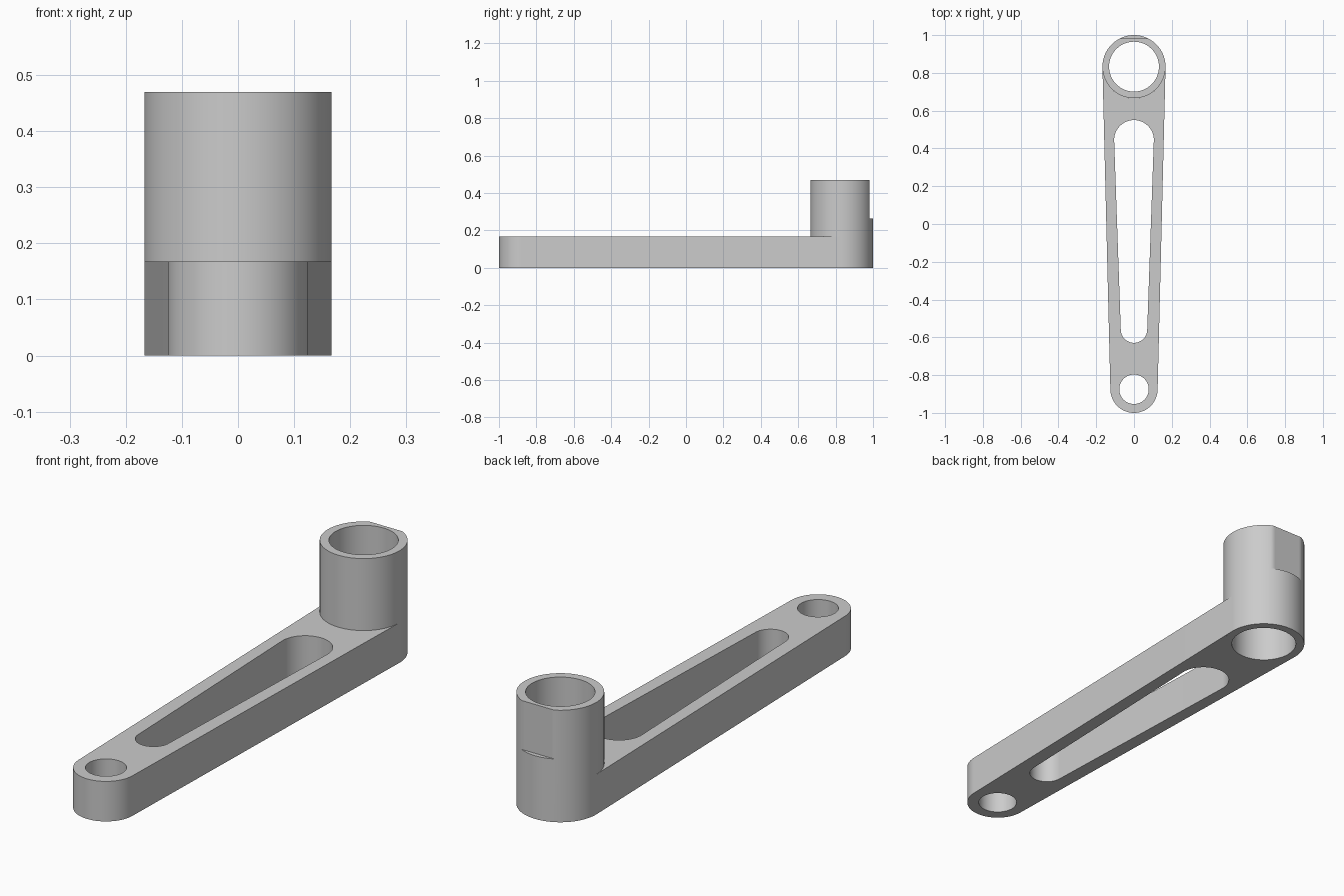
import bpy, bmesh
from math import sin, cos, asin, pi, radians

cube = bpy.data.objects.get("Cube")
if cube:
    bpy.data.objects.remove(cube, do_unlink=True)

# Main dimensions
SEG = 96
PIVOT_Y, PIVOT_R, PIVOT_BORE = -0.875, 0.125, 0.078
TOWER_Y, TOWER_R, TOWER_BORE = 0.833, 0.167, 0.132
ARM_H, TOWER_H = 0.168, 0.47
FLAT_Y, FLAT_Z = 0.982, 0.265

grey = bpy.data.materials.new("plain grey")
grey.use_nodes = True
grey.diffuse_color = (0.6, 0.6, 0.6, 1)
grey.node_tree.nodes["Principled BSDF"].inputs["Base Color"].default_value = (0.6, 0.6, 0.6, 1)


def arc(y, r, start, end, n=SEG):
    """Points on an arc centred on the arm's midline."""
    steps = [start + (end - start) * i / n for i in range(n + 1)]
    return [(r * cos(a), y + r * sin(a)) for a in steps]


def circle(y, r):
    return arc(y, r, 0, 2 * pi)[:-1]


def tapered_outline(y0, r0, y1, r1, bite=False):
    """Two round ends joined by tangent lines; bite makes the far end concave."""
    t = -asin((r1 - r0) / (y1 - y0))
    near = arc(y0, r0, -pi - t, t)
    far = arc(y1, r1, t, -pi - t if bite else pi - t)
    return near + far


def finish(obj):
    """Weld, orient and shade a part."""
    bm = bmesh.new()
    bm.from_mesh(obj.data)
    bmesh.ops.remove_doubles(bm, verts=bm.verts, dist=0.00005)
    bmesh.ops.recalc_face_normals(bm, faces=bm.faces)
    bm.to_mesh(obj.data)
    bm.free()
    obj.data.materials.clear()
    obj.data.materials.append(grey)
    bpy.ops.object.select_all(action='DESELECT')
    obj.select_set(True)
    bpy.context.view_layer.objects.active = obj
    bpy.ops.object.shade_smooth_by_angle(angle=radians(30))


# Tapered arm with a pivot hole and a long slot, hugging the tower
curve = bpy.data.curves.new("arm", 'CURVE')
curve.dimensions = '2D'
curve.fill_mode = 'BOTH'
curve.extrude = ARM_H / 2
outlines = [
    tapered_outline(PIVOT_Y, PIVOT_R, TOWER_Y, TOWER_R, bite=True),
    tapered_outline(-0.559, 0.07, 0.445, 0.105),
    circle(PIVOT_Y, PIVOT_BORE),
]
for points in outlines:
    spline = curve.splines.new('POLY')
    spline.points.add(len(points) - 1)
    for p, (x, y) in zip(spline.points, points):
        p.co = (x, y, 0, 1)
    spline.use_cyclic_u = True
arm = bpy.data.objects.new("arm", curve)
bpy.context.collection.objects.link(arm)
bpy.ops.object.select_all(action='DESELECT')
arm.select_set(True)
bpy.context.view_layer.objects.active = arm
bpy.ops.object.convert(target='MESH')
arm = bpy.context.view_layer.objects.active
for v in arm.data.vertices:
    v.co.z += ARM_H / 2
finish(arm)

# Hollow tower with a flat cut on the upper back
outer = circle(TOWER_Y, TOWER_R)
inner = circle(TOWER_Y, TOWER_BORE)
cut = [(x, min(y, FLAT_Y)) for x, y in outer]
section = [(inner, 0), (outer, 0), (outer, FLAT_Z),
           (cut, FLAT_Z), (cut, TOWER_H), (inner, TOWER_H)]
bm = bmesh.new()
rings = [[bm.verts.new((x, y, z)) for x, y in ring] for ring, z in section]
for k, ring in enumerate(rings):
    nxt = rings[(k + 1) % len(rings)]
    for i in range(SEG):
        j = (i + 1) % SEG
        bm.faces.new((ring[i], ring[j], nxt[j], nxt[i]))
mesh = bpy.data.meshes.new("tower")
bm.to_mesh(mesh)
bm.free()
tower = bpy.data.objects.new("tower", mesh)
bpy.context.collection.objects.link(tower)
finish(tower)
